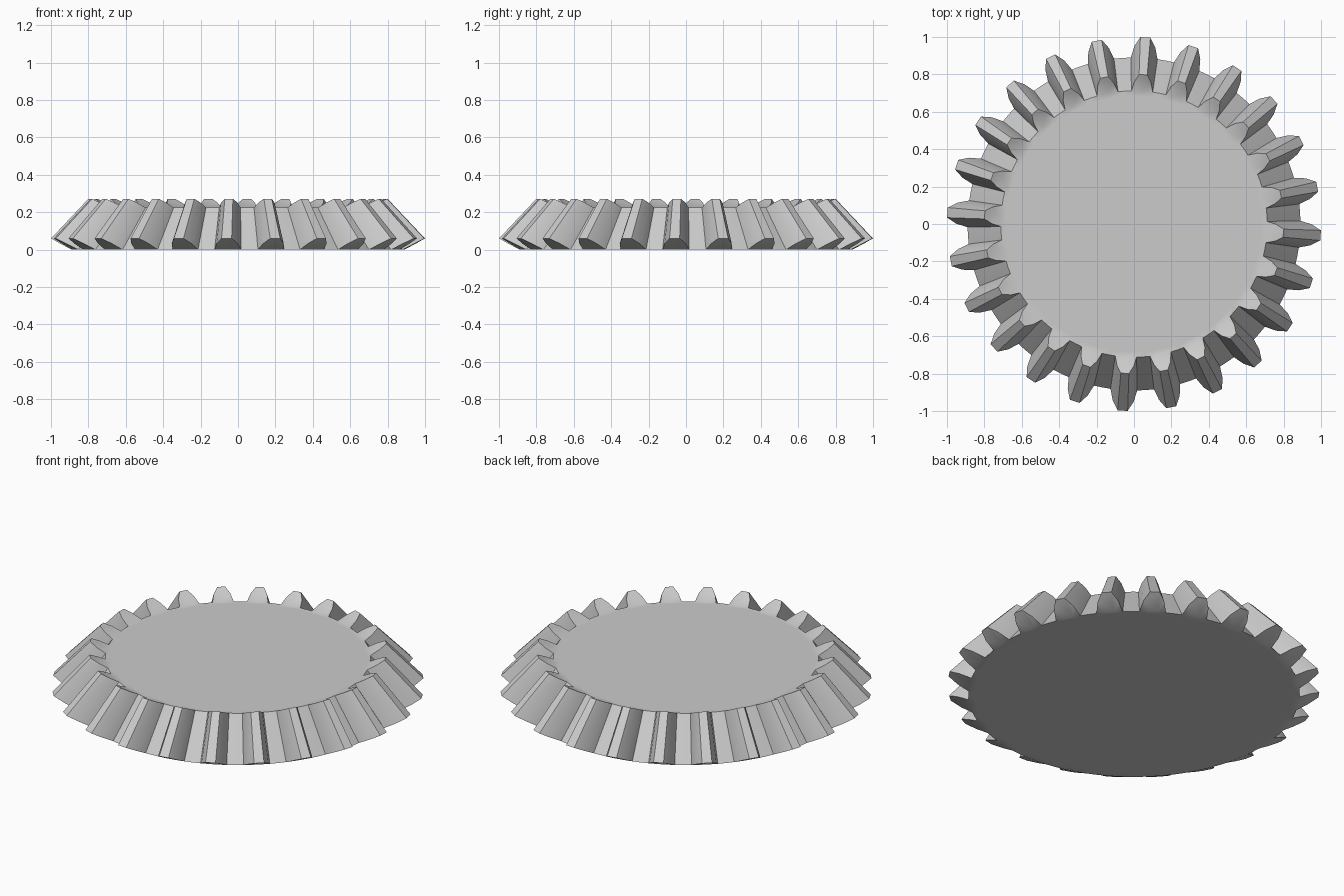
import bpy, bmesh
from math import sin, cos, radians
from mathutils import Vector

if "Cube" in bpy.data.objects:
    bpy.data.objects.remove(bpy.data.objects["Cube"])

TEETH = 24
PHASE = 86.5                      # angle of the first tooth, degrees
APEX = Vector((0, 0, 1.12))       # all tooth lines converge here
INNER = 0.8                       # inner end of the teeth, scaled to the apex

steel = bpy.data.materials.new("steel_grey")
steel.diffuse_color = (0.6, 0.6, 0.6, 1)
steel.use_nodes = True
steel.node_tree.nodes["Principled BSDF"].inputs["Base Color"].default_value = steel.diffuse_color

bm = bmesh.new()


def point(r, z, deg):
    a = radians(deg)
    return Vector((r * cos(a), r * sin(a), z))


def pair(r, z, deg):
    """Outer vertex and its inner copy on the line to the apex."""
    p = point(r, z, deg)
    return [bm.verts.new(p), bm.verts.new(APEX + (p - APEX) * INNER)]


# Half tooth profile: radius, height, half angle
ROOT, MID, TIP = (0.89, 0.0, 4.6), (0.95, 0.032, 3.4), (1.0, 0.06, 1.55)
rims = [[], []]
teeth = []
for i in range(TEETH):
    c = PHASE + i * 360 / TEETH
    base = [pair(0.89, 0, c + d) for d in (-4.6, -1.55, 1.55, 4.6)]
    valley = pair(0.89, 0, c + 7.5)
    mid = [pair(*MID[:2], c + s * MID[2]) for s in (-1, 1)]
    tip = [pair(*TIP[:2], c + s * TIP[2]) for s in (-1, 1)]
    teeth.append((base, valley))
    for side in (0, 1):
        rims[side] += [p[side] for p in base + [valley]]
        # tooth end face, from root to tip
        loop = [base[0], base[1], base[2], base[3], mid[1], tip[1], tip[0], mid[0]]
        bm.faces.new([p[side] for p in loop])
    # flanks and top land
    chain = [base[0], mid[0], tip[0], tip[1], mid[1], base[3]]
    for a, b in zip(chain, chain[1:]):
        bm.faces.new((a[0], b[0], b[1], a[1]))

# Root cone between neighbouring teeth
for i, (base, valley) in enumerate(teeth):
    following = teeth[(i + 1) % TEETH][0][0]
    for a, b in ((base[3], valley), (valley, following)):
        bm.faces.new((a[0], b[0], b[1], a[1]))

# Flat top and bottom discs with a narrow rim band
for rim in rims:
    ring = [bm.verts.new((v.co.x * 0.96, v.co.y * 0.96, v.co.z)) for v in rim]
    for k in range(len(rim)):
        n = (k + 1) % len(rim)
        bm.faces.new((rim[k], rim[n], ring[n], ring[k]))
    bm.faces.new(ring)

bmesh.ops.recalc_face_normals(bm, faces=bm.faces)
mesh = bpy.data.meshes.new("bevel_gear")
bm.to_mesh(mesh)
bm.free()
mesh.materials.append(steel)
gear = bpy.data.objects.new("bevel_gear", mesh)
bpy.context.collection.objects.link(gear)

# Smooth shading with sharp tooth edges
bpy.context.view_layer.objects.active = gear
gear.select_set(True)
bpy.ops.object.shade_smooth_by_angle(angle=radians(32))
